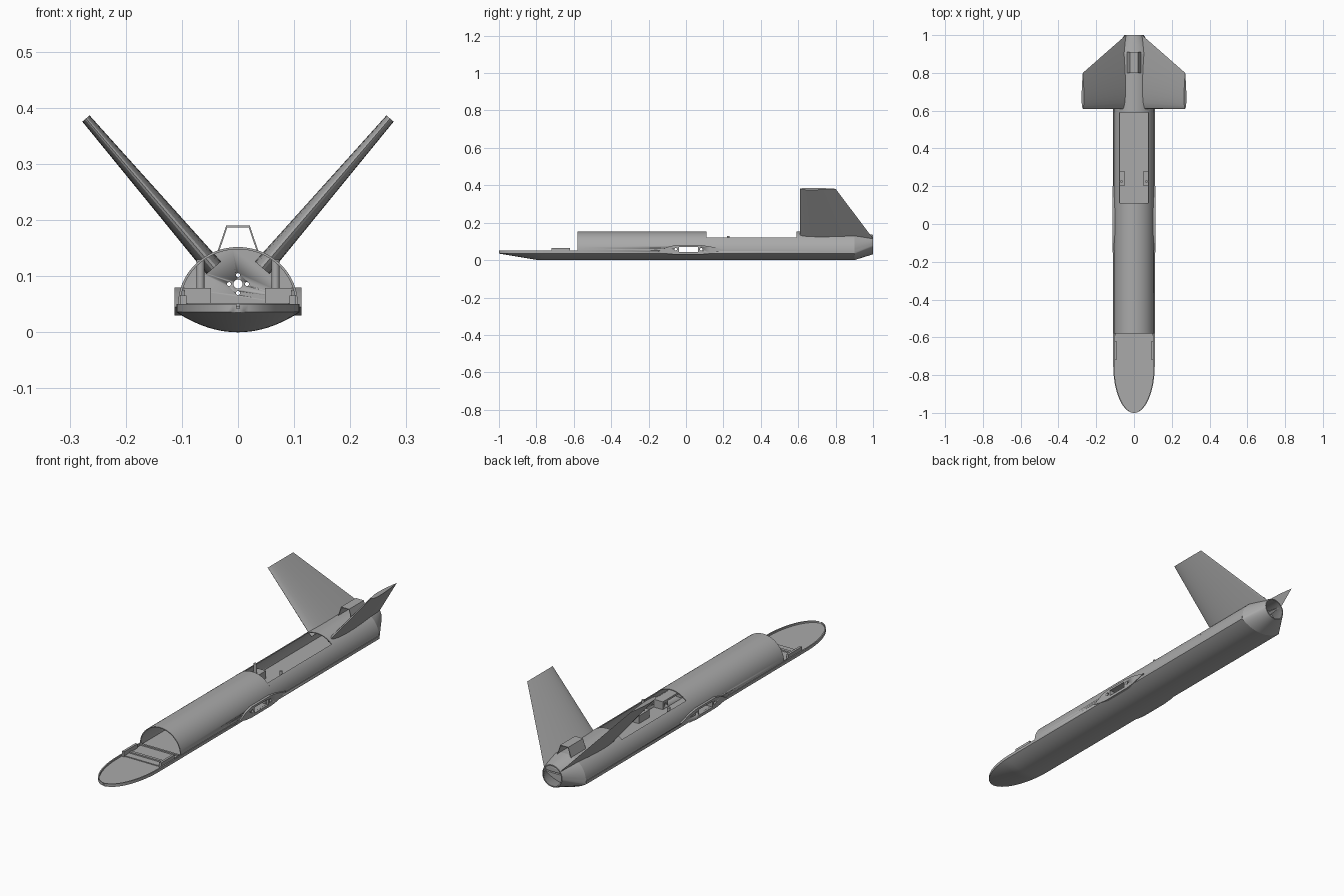
import bpy, bmesh, math
from mathutils import Vector

if "Cube" in bpy.data.objects:
    bpy.data.objects.remove(bpy.data.objects["Cube"])

grey = bpy.data.materials.new("airframe_grey")
grey.use_nodes = True
grey.diffuse_color = (0.4, 0.4, 0.4, 1)
grey.node_tree.nodes["Principled BSDF"].inputs["Base Color"].default_value = grey.diffuse_color


def finish(name, bm, angle=30):
    bmesh.ops.recalc_face_normals(bm, faces=bm.faces)
    mesh = bpy.data.meshes.new(name)
    bm.to_mesh(mesh)
    bm.free()
    obj = bpy.data.objects.new(name, mesh)
    bpy.context.collection.objects.link(obj)
    mesh.materials.append(grey)
    bpy.ops.object.select_all(action="DESELECT")
    obj.select_set(True)
    bpy.context.view_layer.objects.active = obj
    bpy.ops.object.shade_smooth_by_angle(angle=math.radians(angle))
    return obj


def loft(name, sections, caps=True, ring=False):
    """Skin a row of closed sections; ring joins the last to the first."""
    bm = bmesh.new()
    rows = [[bm.verts.new(p) for p in s] for s in sections]
    pairs = list(zip(rows, rows[1:]))
    if ring:
        pairs.append((rows[-1], rows[0]))
    for a, b in pairs:
        for i in range(len(a)):
            j = (i + 1) % len(a)
            bm.faces.new((a[i], a[j], b[j], b[i]))
    if caps and not ring:
        bm.faces.new(rows[0])
        bm.faces.new(rows[-1])
    return finish(name, bm)


def prism(name, points, y0, y1):
    return loft(name, [[(x, y, z) for x, z in points] for y in (y0, y1)])


def box(name, x0, x1, y0, y1, z0, z1):
    return prism(name, [(x0, z0), (x1, z0), (x1, z1), (x0, z1)], y0, y1)


def rod(name, centre, radius, depth, axis):
    bm = bmesh.new()
    bmesh.ops.create_cone(bm, cap_ends=True, segments=20, radius1=radius, radius2=radius, depth=depth)
    turn = Vector((0, 0, 1)).rotation_difference(Vector(axis)).to_matrix().to_4x4()
    bmesh.ops.transform(bm, matrix=turn, verts=bm.verts)
    bmesh.ops.translate(bm, vec=centre, verts=bm.verts)
    return finish(name, bm)


def cut(obj, cutters):
    for c in cutters:
        c.hide_render = True
        bpy.context.view_layer.objects.active = obj
        mod = obj.modifiers.new("cut", "BOOLEAN")
        mod.operation, mod.solver, mod.object = "DIFFERENCE", "EXACT", c
        bpy.ops.object.modifier_apply(modifier=mod.name)


def discard(cutters):
    for c in cutters:
        bpy.data.objects.remove(c)


# Lower hull: curved belly, flat deck and a raised rim, tapering to the nose
W, RIM, DECK, BELLY = 0.11, 0.05, 0.042, 0.036


def hull_section(y):
    t = max(0, (-0.75 - y) / 0.25)
    w = max(0.004, W * math.sqrt(max(0, 1 - t * t)))
    low = 0.035 * max(0, (-0.79 - y) / 0.21)
    lip = min(0.006, w * 0.4)
    top = [(w, RIM), (w - lip, RIM), (w - lip, DECK), (lip - w, DECK), (lip - w, RIM), (-w, RIM)]
    n = 24
    arc = [-w * math.cos(math.pi * i / n) for i in range(n + 1)]
    return [(x, y, z) for x, z in top] + [(x, y, low + (BELLY - low) * (x / w) ** 2) for x in arc]


nose_ys = [-0.75 - 0.25 * math.sin(math.pi / 2 * i / 18) for i in range(18, -1, -1)]
hull = loft("lower_hull", [hull_section(y) for y in nose_ys + [0.0, 0.9]])

# Upper shell: a hollow arch, cut low along the equipment bay
AX, AZ, BASE, SKIN = 0.107, 0.104, 0.048, 0.004


def arch(a0, a1, inset=0.0, n=32):
    angles = [a0 + (a1 - a0) * i / n for i in range(n + 1)]
    return [((AX - inset) * math.cos(a), BASE + (AZ - inset) * math.sin(a)) for a in angles]


def shell(name, a0, a1, y0, y1):
    return prism(name, arch(a0, a1) + arch(a0, a1, SKIN)[::-1], y0, y1)


sill = math.asin((0.12 - BASE) / AZ)
canopy = shell("front_shell", 0, math.pi, -0.58, 0.11)
shell("left_bay_wall", 0, sill, 0.11, 0.59)
shell("right_bay_wall", math.pi - sill, math.pi, 0.11, 0.59)
shell("rear_shell", 0, math.pi, 0.59, 0.9)

# Tail cone: hollow transition from the fuselage section to a round pipe
def tail_section(y, mix, inset):
    pts = []
    for i in range(64):
        a = 2 * math.pi * i / 64
        c, s = math.cos(a), math.sin(a)
        if s >= 0:
            x, z = (AX - inset) * c, BASE + (AZ - inset) * s
        else:
            x, z = (W - inset) * c, BELLY * c * c + inset
        r = 0.052 - inset
        pts.append((x + (r * c - x) * mix, y, z + (0.083 + r * s - z) * mix))
    return pts


loft("tail_cone", [tail_section(0.9, 0, 0), tail_section(1.0, 1, 0),
                   tail_section(1.0, 1, 0.005), tail_section(0.9, 0, 0.005)], ring=True)

# Motor bulkhead with shaft and bolt holes
bulkhead = prism("motor_bulkhead", arch(0, math.pi, 0.002), 0.885, 0.9)
holes = [rod("hole_cutter", (0, 0.89, 0.086), 0.008, 0.1, (0, 1, 0))]
for dx, dz in ((1, 0), (-1, 0), (0, 1), (0, -1)):
    holes.append(rod("hole_cutter", (dx * 0.016, 0.89, 0.086 + dz * 0.016), 0.0035, 0.1, (0, 1, 0)))
cut(bulkhead, holes)
discard(holes)

# Open air scoop on the rear shell
scoop = [(-0.037, 0.143), (-0.021, 0.19), (0.021, 0.19), (0.037, 0.143)]
scoop_in = [(0.034, 0.143), (0.019, 0.187), (-0.019, 0.187), (-0.034, 0.143)]
prism("air_scoop", scoop + scoop_in, 0.80, 0.91)


# V-tail fins: symmetric aerofoils with a straight front edge
def fin_section(side, centre, chord, thick):
    normal = Vector((0.76, 0, -0.65))
    pts = []
    n = 16
    for i in range(2 * n):
        a = math.pi * i / n
        t = (1 - math.cos(a)) / 2
        half = 5 * thick * (0.297 * math.sqrt(t) - 0.126 * t - 0.352 * t ** 2 + 0.284 * t ** 3 - 0.101 * t ** 4)
        p = Vector(centre) + normal * half * (1 if i < n else -1)
        pts.append((side * p.x, p.y + t * chord, p.z))
    return pts


# Wing-root fairings, joiner boxes, bay posts and nose rails on both sides
fairing_outline = [(-0.15, 0.045), (-0.1, 0.07), (-0.06, 0.08), (0.08, 0.08), (0.13, 0.073),
                   (0.2, 0.055), (0.13, 0.035), (0.08, 0.03), (-0.06, 0.03), (-0.1, 0.034)]
window = box("window_cutter", -0.3, 0.3, -0.037, 0.065, 0.043, 0.07)
pins = [rod("pin_cutter", (0, y, 0.058), 0.007, 0.6, (1, 0, 0)) for y in (-0.054, 0.082)]

for side, label in ((1, "left"), (-1, "right")):
    loft(label + "_tail_fin", [fin_section(side, (0.043, 0.61, 0.115), 0.39, 0.034),
                               fin_section(side, (0.271, 0.61, 0.381), 0.19, 0.017)])
    fairing = loft(label + "_wing_fairing",
                   [[(side * x, y, z) for y, z in fairing_outline] for x in (0.095, 0.113)])
    joiner = box(label + "_wing_joiner_box", side * 0.048, side * 0.1, -0.08, 0.105, DECK, 0.079)
    cut(fairing, [window] + pins)
    cut(joiner, [window] + pins)
    box(label + "_servo_tray", side * 0.05, side * 0.092, 0.2, 0.28, DECK, 0.079)
    rod(label + "_servo_post", (side * 0.067, 0.225, 0.1), 0.007, 0.06, (0, 0, 1))
    box(label + "_nose_rail", side * 0.092, side * 0.103, -0.72, -0.62, DECK, 0.066)

cut(canopy, [window] + pins)
cut(hull, [window])
discard([window] + pins)

# Nose equipment tray and cross bars
box("nose_tray", -0.097, 0.097, -0.715, -0.58, DECK - 0.002, DECK + 0.004)
box("front_cross_bar", -0.09, 0.09, -0.682, -0.668, DECK, 0.052)
box("rear_cross_bar", -0.1, 0.1, -0.59, -0.58, DECK, 0.052)
